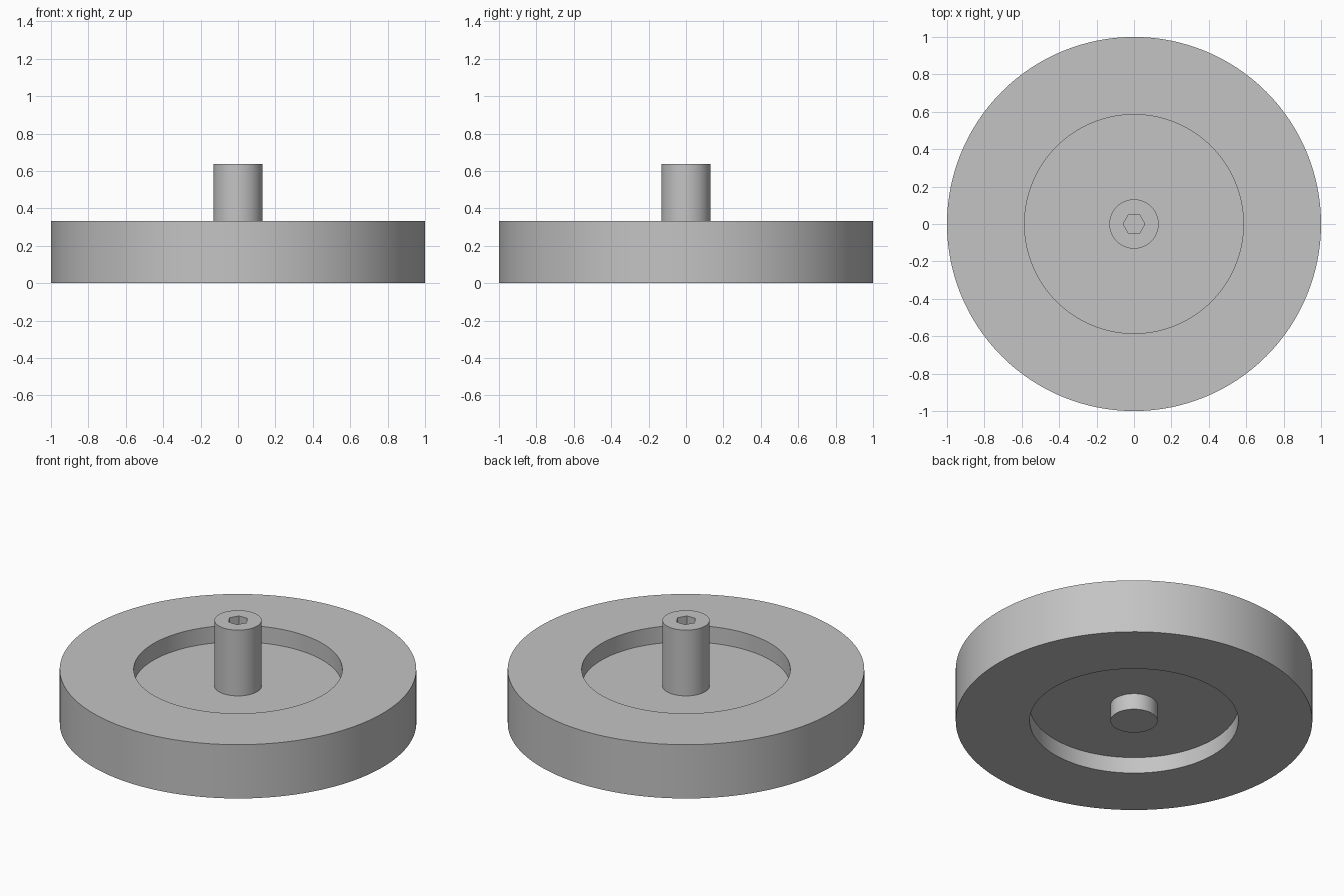
import bpy
import bmesh
import math
from mathutils import Matrix

cube = bpy.data.objects.get("Cube")
if cube:
    bpy.data.objects.remove(cube, do_unlink=True)

# Key sizes
RIM_R, RECESS_R, PIN_R, BORE_R = 1.0, 0.585, 0.132, 0.1
RIM_TOP, WEB_LOW, WEB_TOP, PIN_TOP = 0.333, 0.1, 0.23, 0.637
SOCKET_R, SOCKET_DEPTH = 0.058, 0.1

grey = bpy.data.materials.new("light_grey")
grey.use_nodes = True
colour = (0.55, 0.55, 0.55, 1)
grey.diffuse_color = colour
grey.node_tree.nodes["Principled BSDF"].inputs["Base Color"].default_value = colour


def make_object(name, bm):
    bmesh.ops.recalc_face_normals(bm, faces=bm.faces)
    mesh = bpy.data.meshes.new(name)
    bm.to_mesh(mesh)
    bm.free()
    mesh.materials.append(grey)
    obj = bpy.data.objects.new(name, mesh)
    bpy.context.collection.objects.link(obj)
    return obj


def revolve(name, profile, steps=128):
    """Spin a closed (radius, height) outline around the z axis."""
    bm = bmesh.new()
    verts = [bm.verts.new((r, 0, z)) for r, z in profile]
    edges = [bm.edges.new((verts[i - 1], verts[i])) for i in range(len(verts))]
    bmesh.ops.spin(bm, geom=verts + edges, cent=(0, 0, 0), axis=(0, 0, 1),
                   angle=math.tau, steps=steps)
    bmesh.ops.remove_doubles(bm, verts=bm.verts, dist=1e-5)
    return make_object(name, bm)


def prism(name, sides, radius, low, high, turn=0):
    bm = bmesh.new()
    place = Matrix.Translation((0, 0, (low + high) / 2)) @ Matrix.Rotation(turn, 4, "Z")
    bmesh.ops.create_cone(bm, cap_ends=True, segments=sides, radius1=radius,
                          radius2=radius, depth=high - low, matrix=place)
    return make_object(name, bm)


def smooth(obj):
    bpy.ops.object.select_all(action="DESELECT")
    obj.select_set(True)
    bpy.context.view_layer.objects.active = obj
    bpy.ops.object.shade_smooth_by_angle(angle=math.radians(30))


# Wheel: thick rim with a thin web recessed on both faces
wheel = revolve("wheel", [
    (BORE_R, WEB_LOW), (RECESS_R, WEB_LOW), (RECESS_R, 0), (RIM_R, 0),
    (RIM_R, RIM_TOP), (RECESS_R, RIM_TOP), (RECESS_R, WEB_TOP), (BORE_R, WEB_TOP)])
smooth(wheel)

# Centre pin with a hexagonal socket in its top, corners on the x axis
pin = prism("centre_pin", 64, PIN_R, 0, PIN_TOP)
cutter = prism("socket_cutter", 6, SOCKET_R, PIN_TOP - SOCKET_DEPTH, PIN_TOP + 0.1,
               turn=math.pi / 2)
cutter.hide_render = True
cut = pin.modifiers.new("hex_socket", "BOOLEAN")
cut.operation = "DIFFERENCE"
cut.solver = "EXACT"
cut.object = cutter
bpy.context.view_layer.objects.active = pin
bpy.ops.object.modifier_apply(modifier=cut.name)
bpy.data.objects.remove(cutter, do_unlink=True)
smooth(pin)
